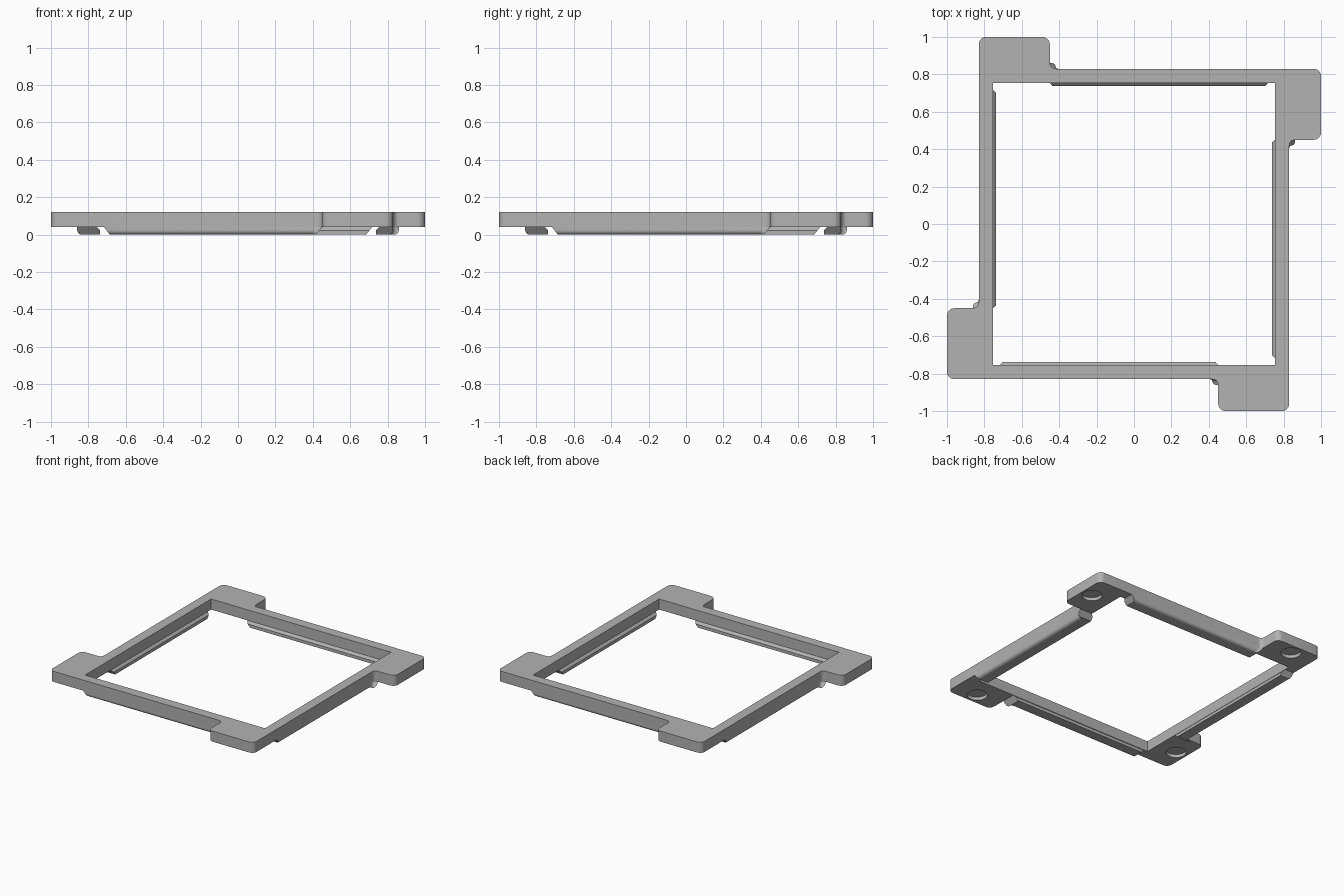
import bpy
import bmesh
from math import pi, cos, sin
from mathutils import Matrix, Vector

if "Cube" in bpy.data.objects:
    bpy.data.objects.remove(bpy.data.objects["Cube"], do_unlink=True)

BOTTOM, TOP = 0.04, 0.12      # plate heights
HOLE, EDGE = 0.755, 0.83      # half widths of the opening and the frame
TAB_IN, TAB_OUT = 0.45, 1.0   # tab start and reach
FILLET = 0.03

grey = bpy.data.materials.new("Mid grey")
grey.use_nodes = True
colour = (0.45, 0.45, 0.45, 1)
grey.diffuse_color = colour
grey.node_tree.nodes["Principled BSDF"].inputs["Base Color"].default_value = colour


def make_object(name, bm):
    bmesh.ops.recalc_face_normals(bm, faces=bm.faces)
    mesh = bpy.data.meshes.new(name)
    bm.to_mesh(mesh)
    bm.free()
    mesh.materials.append(grey)
    obj = bpy.data.objects.new(name, mesh)
    bpy.context.collection.objects.link(obj)
    return obj


def smooth(obj):
    bpy.ops.object.select_all(action='DESELECT')
    obj.select_set(True)
    bpy.context.view_layer.objects.active = obj
    bpy.ops.object.shade_smooth_by_angle(angle=pi / 6)


def arc(cx, cy, r, start, end, steps=6):
    """Points on an arc, angles in quarter turns."""
    angles = [(start + (end - start) * i / steps) * pi / 2 for i in range(steps + 1)]
    return [(cx + r * cos(a), cy + r * sin(a)) for a in angles]


# Frame plate: one side with its tab, repeated four times around the opening
R = 0.04
side = [(-HOLE, -HOLE), (-HOLE, -EDGE)]
side += arc(TAB_IN - FILLET, -EDGE - FILLET, FILLET, 1, 0)
side += arc(TAB_IN + R, -TAB_OUT + R, R, 2, 3)
side += arc(EDGE - R, -TAB_OUT + R, R, 3, 4)
side += [(EDGE, -HOLE), (HOLE, -HOLE)]

bm = bmesh.new()
for k in range(4):
    turn = Matrix.Rotation(k * pi / 2, 3, 'Z')
    bm.faces.new([bm.verts.new(turn @ Vector((x, y, BOTTOM))) for x, y in side])
bmesh.ops.remove_doubles(bm, verts=bm.verts, dist=0.0001)
result = bmesh.ops.extrude_face_region(bm, geom=bm.faces[:], use_keep_orig=True)
raised = [g for g in result["geom"] if isinstance(g, bmesh.types.BMVert)]
bmesh.ops.translate(bm, verts=raised, vec=(0, 0, TOP - BOTTOM))
frame = make_object("frame_plate", bm)

# Round blind recesses under the tabs
bm = bmesh.new()
for k in range(4):
    place = Matrix.Rotation(k * pi / 2, 4, 'Z') @ Matrix.Translation((0.64, -0.915, BOTTOM))
    bmesh.ops.create_cone(bm, cap_ends=True, segments=32, radius1=0.07, radius2=0.07,
                          depth=0.05, matrix=place)
cutter = make_object("recess_cutter", bm)
cutter.hide_render = True
cutter.hide_set(True)
cut = frame.modifiers.new("Recesses", 'BOOLEAN')
cut.operation = 'DIFFERENCE'
cut.solver = 'EXACT'
cut.object = cutter
smooth(frame)

# Locating rails below: rounded outer edge, small inner lip, sloped ends
R = 0.025
profile = [(-EDGE, BOTTOM)] + arc(-EDGE + R, R, R, 2, 3)
profile += [(-0.738, 0), (-0.738, 0.023), (-HOLE, BOTTOM)]
# distance along the rail from its tab end, and outward flare into the tab
flare = [(FILLET * (1 - cos(a)), FILLET * (1 - sin(a)))
         for a in [i * pi / 8 for i in range(5)]]
for k, name in enumerate(("front", "left", "back", "right")):
    bm = bmesh.new()
    rings = []
    for x, out in [(-0.717, 0)] + [(TAB_IN - d, f) for d, f in reversed(flare)]:
        ring = []
        for y, z in profile:
            slope = 0.8 * (BOTTOM - z)
            push = out if y < -0.8 else 0
            ring.append(bm.verts.new((x + slope if x < 0 else x - slope, y - push, z)))
        rings.append(ring)
    for a, b in zip(rings, rings[1:]):
        for i in range(len(profile) - 1):
            bm.faces.new((a[i], b[i], b[i + 1], a[i + 1]))
    bm.faces.new(rings[0])
    bm.faces.new(rings[-1])
    bmesh.ops.rotate(bm, verts=bm.verts, matrix=Matrix.Rotation(k * pi / 2, 3, 'Z'))
    smooth(make_object(name + "_rail", bm))
